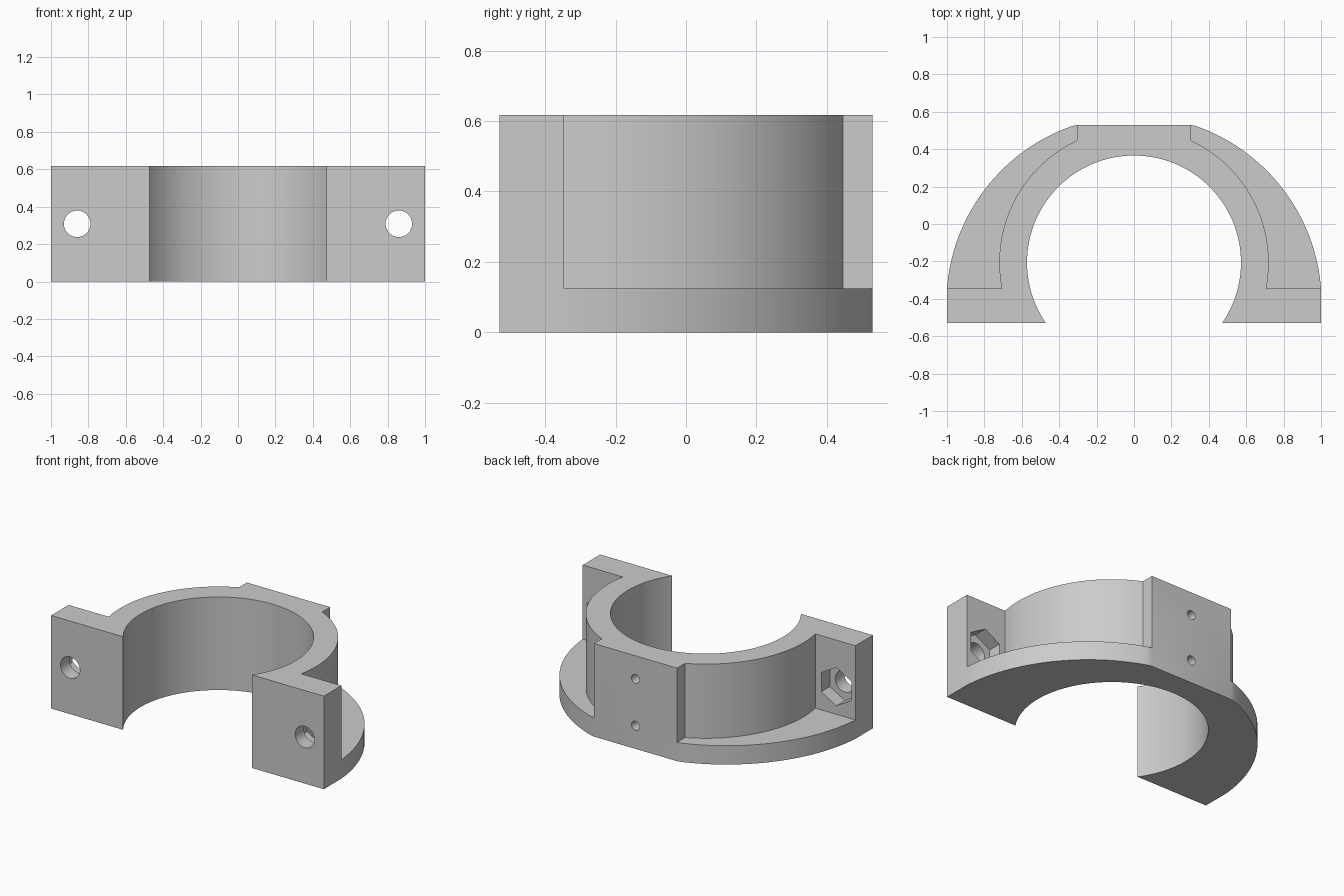
import bpy, bmesh, math

if "Cube" in bpy.data.objects:
    bpy.data.objects.remove(bpy.data.objects["Cube"])

H, FLANGE = 0.617, 0.125          # full height, flange thickness
Y0, Y1, EAR = -0.529, 0.529, -0.346   # front, back, rear face of the ears
BORE_Y, BORE_R, WALL_R = -0.206, 0.572, 0.72
RIM_Y, RIM_R = -0.423, 1.003
PAD = 0.305                       # half width of the rear pad


def arc(cy, r, a0, a1, n):
    return [(r * math.cos(a0 + (a1 - a0) * i / n),
             cy + r * math.sin(a0 + (a1 - a0) * i / n)) for i in range(n + 1)]


def prism(name, pts, base, depth, along_y=False):
    """Extrude a 2D outline along z, or along y when the outline is in x, z."""
    bm = bmesh.new()
    vs = [bm.verts.new((p[0], base, p[1]) if along_y else (p[0], p[1], base)) for p in pts]
    f = bm.faces.new(vs)
    ext = bmesh.ops.extrude_face_region(bm, geom=[f])["geom"]
    move = (0, depth, 0) if along_y else (0, 0, depth)
    bmesh.ops.translate(bm, vec=move, verts=[v for v in ext if isinstance(v, bmesh.types.BMVert)])
    bmesh.ops.recalc_face_normals(bm, faces=bm.faces)
    me = bpy.data.meshes.new(name)
    bm.to_mesh(me)
    bm.free()
    ob = bpy.data.objects.new(name, me)
    bpy.context.collection.objects.link(ob)
    return ob


def ngon(x, z, r, n, turn=0.0):
    return [(x + r * math.cos(turn + math.tau * i / n),
             z + r * math.sin(turn + math.tau * i / n)) for i in range(n)]


# Clamp body: half outline mirrored into a C shape
a_front = math.asin((Y0 - BORE_Y) / BORE_R)
a_rim = math.asin((EAR - RIM_Y) / RIM_R)
a_pad = math.acos(PAD / RIM_R)
rim = arc(RIM_Y, RIM_R, a_rim, a_pad, 40)
rim[0], rim[-1] = (1, EAR), (PAD, Y1)
right = [(1, Y0)] + rim
left = [(-x, y) for x, y in reversed(right)]
bore = arc(BORE_Y, BORE_R, math.pi - a_front, a_front, 96)
clamp = prism("clamp_half", right + left + bore, 0, H)

# Cutters
cutters = []
a_lo = math.asin((EAR - BORE_Y) / WALL_R)
a_hi = math.acos(PAD / WALL_R)
recess = arc(BORE_Y, WALL_R, a_lo, a_hi, 48) + [(PAD, 0.8), (1.2, 0.8), (1.2, EAR)]
for s in (-1, 1):
    # space above the flange, bolt hole and hexagonal nut pocket
    cutters.append(prism("recess_cutter", [(s * x, y) for x, y in recess], FLANGE, 1))
    cutters.append(prism("bolt_cutter", ngon(s * 0.86, H / 2, 0.071, 40), -0.7, 0.5, True))
    cutters.append(prism("nut_cutter", ngon(s * 0.86, H / 2, 0.127, 6, math.pi / 6),
                         EAR - 0.09, 0.2, True))
    # blind screw hole in the rear pad
    cutters.append(prism("screw_cutter", ngon(0, H / 2 + s * 0.155, 0.03, 24),
                         Y1 - 0.12, 0.3, True))

bpy.context.view_layer.objects.active = clamp
clamp.select_set(True)
for c in cutters:
    m = clamp.modifiers.new("cut", 'BOOLEAN')
    m.operation, m.solver, m.object = 'DIFFERENCE', 'EXACT', c
    bpy.ops.object.modifier_apply(modifier=m.name)
    bpy.data.objects.remove(c)

# Finish
grey = bpy.data.materials.new("plain grey")
grey.diffuse_color = (0.6, 0.6, 0.6, 1)
grey.use_nodes = True
grey.node_tree.nodes["Principled BSDF"].inputs["Base Color"].default_value = grey.diffuse_color
clamp.data.materials.clear()
clamp.data.materials.append(grey)
bpy.ops.object.shade_smooth_by_angle(angle=math.radians(25))
